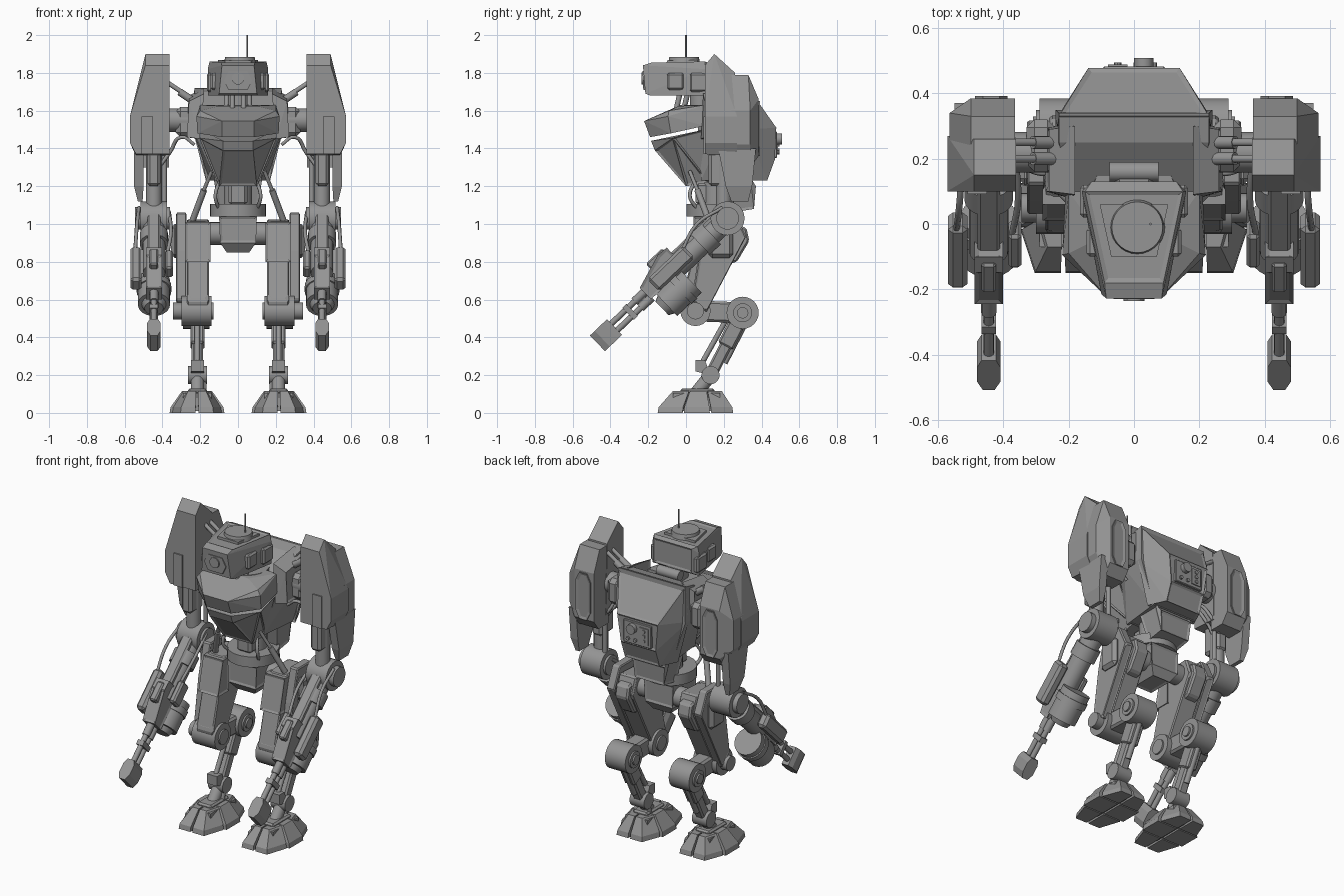
import bpy, bmesh, math
from mathutils import Vector

old = bpy.data.objects.get("Cube")
if old:
    bpy.data.objects.remove(old, do_unlink=True)

steel = bpy.data.materials.new("steel grey")
steel.use_nodes = True
GREY = (0.3, 0.3, 0.3, 1)
steel.diffuse_color = GREY
steel.node_tree.nodes["Principled BSDF"].inputs["Base Color"].default_value = GREY


def finish(name, data, mirror, chamfer=0):
    """Link an object, with optional chamfered edges and a mirrored twin."""
    data.materials.append(steel)
    obj = bpy.data.objects.new(name, data)
    bpy.context.collection.objects.link(obj)
    if chamfer:
        bevel = obj.modifiers.new("chamfer", 'BEVEL')
        bevel.width, bevel.segments = chamfer, 1
    if mirror:
        twin = obj.modifiers.new("twin", 'MIRROR')
        twin.use_mirror_merge = False
    return obj


def hull(name, points, mirror=True, centred=False, panel=0, chamfer=0):
    """Faceted solid around a few corner points."""
    bm = bmesh.new()
    for x, y, z in points:
        bm.verts.new((x, y, z))
        if centred:
            bm.verts.new((-x, y, z))
    out = bmesh.ops.convex_hull(bm, input=bm.verts)
    inner = {v for v in out["geom_interior"] + out["geom_unused"]
             if isinstance(v, bmesh.types.BMVert) and v.is_valid}
    bmesh.ops.delete(bm, geom=list(inner), context='VERTS')
    bmesh.ops.dissolve_limit(bm, angle_limit=math.radians(4), verts=bm.verts, edges=bm.edges)
    bmesh.ops.recalc_face_normals(bm, faces=bm.faces)
    if panel:
        large = [f for f in bm.faces if f.calc_area() > panel]
        bmesh.ops.inset_individual(bm, faces=large, thickness=0.018, depth=-0.006)
    mesh = bpy.data.meshes.new(name)
    bm.to_mesh(mesh)
    bm.free()
    return finish(name, mesh, mirror and not centred, chamfer)


def box(name, xs, ys, zs, **options):
    return hull(name, [(x, y, z) for x in xs for y in ys for z in zs], **options)


def rod(name, a, b, radius, tip=None, sides=20, mirror=True):
    """Round bar between two points."""
    a, b = Vector(a), Vector(b)
    bm = bmesh.new()
    bmesh.ops.create_cone(bm, cap_ends=True, segments=sides, radius1=radius,
                          radius2=radius if tip is None else tip, depth=(b - a).length)
    turn = (b - a).to_track_quat('Z', 'Y').to_matrix().to_4x4()
    turn.translation = (a + b) / 2
    bm.transform(turn)
    for f in bm.faces:
        f.smooth = len(f.verts) == 4 and sides > 8
    mesh = bpy.data.meshes.new(name)
    bm.to_mesh(mesh)
    bm.free()
    return finish(name, mesh, mirror)


def axle(name, y, z, x0, x1, radius, **options):
    return rod(name, (x0, y, z), (x1, y, z), radius, **options)


def cable(name, points, radius=0.01):
    curve = bpy.data.curves.new(name, 'CURVE')
    curve.dimensions = '3D'
    curve.bevel_depth, curve.bevel_resolution, curve.resolution_u = radius, 1, 5
    spline = curve.splines.new('BEZIER')
    spline.bezier_points.add(len(points) - 1)
    for knot, p in zip(spline.bezier_points, points):
        knot.co = p
        knot.handle_left_type = knot.handle_right_type = 'AUTO'
    finish(name, curve, True)


def limb(start, end, x):
    """Frame of a limb: distance along, height above its line, sideways shift."""
    start, along = Vector((x, *start)), Vector((0, end[0] - start[0], end[1] - start[1])).normalized()
    above = Vector((0, along.z, -along.y))
    return lambda t, n=0, s=0: start + along * t + above * n + Vector((s, 0, 0))


def limb_box(name, frame, ts, ns, width, shift=0, **options):
    return hull(name, [frame(t, n, shift + s) for t in ts for n in ns
                       for s in (-width / 2, width / 2)], **options)


# Head
hull("head", [(.1, -.215, 1.69), (.085, -.228, 1.84), (.105, -.19, 1.68), (.16, .1, 1.68), (.16, .1, 1.82),
              (.15, .1, 1.86), (.13, .13, 1.7), (.13, .13, 1.85), (.09, -.18, 1.855)], centred=True, panel=.03)
hull("head_roof_plate", [(.105, .06, 1.85), (.105, .06, 1.868), (.07, -.1, 1.85), (.07, -.1, 1.866)], centred=True)
rod("roof_hatch", (.01, -.01, 1.85), (.01, -.01, 1.885), .085, tip=.078, sides=28, mirror=False)
rod("antenna", (.05, 0, 1.86), (.05, 0, 2), .004, sides=8, mirror=False)
hull("face_plate", [(.075, -.228, 1.76), (.05, -.23, 1.81), (.05, -.226, 1.71), (.075, -.21, 1.76),
                    (.05, -.21, 1.81), (.05, -.21, 1.71)], centred=True)
rod("eye", (0, -.236, 1.77), (0, -.2, 1.77), .032, mirror=False)
box("cheek_block", (.13, .165), (.02, .12), (1.7, 1.8), chamfer=.01)
box("cheek_front_block", (.11, .145), (-.1, -.01), (1.71, 1.8), chamfer=.01)

# Neck
rod("neck", (0, .08, 1.55), (0, .08, 1.7), .06, mirror=False)
rod("neck_collar", (0, .09, 1.54), (0, .09, 1.63), .135, tip=.128, sides=24, mirror=False)
box("neck_bracket", (-.06, .06), (.08, .18), (1.58, 1.7), mirror=False, chamfer=.015)
axle("neck_hinge", .16, 1.68, -.075, .075, .03, mirror=False)
for x, y in ((.03, -.06), (.06, -.02)):
    rod("neck_piston", (x, y, 1.57), (x, y + .03, 1.7), .014, sides=10)

# Chest
hull("chest_upper", [(.085, -.222, 1.545), (.085, -.19, 1.46), (.2, -.09, 1.6), (.22, -.095, 1.57),
                     (.215, -.08, 1.48), (.2, .1, 1.63), (.21, .1, 1.52), (.1, -.04, 1.625)], centred=True)
hull("chest_lower", [(.08, -.185, 1.44), (.08, -.165, 1.39), (.205, -.07, 1.455), (.2, .1, 1.5),
                     (.1, .0, 1.2), (.11, .12, 1.22)], centred=True, panel=.012)

# Torso and backpack
hull("torso", [(.23, .25, 1.7), (.23, .34, 1.72), (.175, .2, 1.6), (.18, .06, 1.57), (.24, .2, 1.5), (.24, .35, 1.5),
               (.12, .08, 1.23), (.15, .35, 1.23)], centred=True)
hull("backpack", [(.23, .33, 1.72), (.235, .3, 1.68), (.14, .478, 1.51), (.12, .47, 1.34), (.12, .43, 1.23),
                  (.17, .32, 1.23), (.24, .32, 1.5)], centred=True, panel=.025)
box("console_frame", (-.095, .095), (.45, .482), (1.35, 1.49), mirror=False, chamfer=.004)
box("console_plate", (-.08, -.02), (.45, .488), (1.37, 1.47), mirror=False)
rod("console_dial", (.03, .46, 1.45), (.03, .508, 1.45), .03, sides=12, mirror=False)
for x, z in ((-.05, 1.39), (-.05, 1.42), (-.05, 1.45), (.01, 1.38), (.06, 1.38)):
    rod("console_knob", (x, .46, z), (x, .494, z), .011, sides=8, mirror=False)
hull("lower_back_box", [(.13, .34, 1.25), (.13, .2, 1.25), (.11, .37, 1.2), (.1, .36, 1.08), (.1, .24, 1.06)],
     centred=True, panel=.01)

# Shoulder joints
hull("shoulder_block", [(.18, .09, 1.69), (.18, .3, 1.72), (.26, .1, 1.65), (.26, .29, 1.68), (.27, .1, 1.46),
                        (.28, .3, 1.46), (.2, .08, 1.45)], panel=.02)
box("shoulder_mount", (.24, .33), (.16, .32), (1.46, 1.62), chamfer=.025)
axle("shoulder_axle", .22, 1.55, .26, .39, .062)
for y in (.2, .25):
    rod("shoulder_piston", (.25, y, 1.66), (.31, y, 1.7), .02, sides=12)
    rod("shoulder_piston_shaft", (.3, y, 1.7), (.39, y, 1.76), .012, sides=10)
    cable("shoulder_cable", [(.23, y - .04, 1.42), (.3, y - .04, 1.46), (.36, y, 1.38), (.42, y, 1.3)])

# Shoulder shields
side = [(.1, 1.84), (.15, 1.9), (.26, 1.8), (.1, 1.37), (.27, 1.36)]
hull("shield_front", [(x, y, z) for y, z in side for x in (.362, .49 if z > 1.7 else .54)]
     + [(.572, y, z) for y in (.1, .27) for z in (1.43, 1.57)])
back = [(.24, 1.79), (.33, 1.79), (.385, 1.66), (.385, 1.36), (.34, 1.3), (.24, 1.3)]
hull("shield_back", [(x, y, z) for y, z in back for x in (.365, .5)]
     + [(.565, y, z) for y in (.24, .34) for z in (1.42, 1.6)])
hull("shield_back_hatch", [(.437 + x, y, z) for y in (.37, .392) for x, z in
                           ((-.05, 1.41), (-.05, 1.6), (-.025, 1.65), (.025, 1.65), (.05, 1.6),
                            (.05, 1.41), (.025, 1.36), (-.025, 1.36))], panel=.01)
hull("shield_skirt", [(x, y, z) for x in (.5, .55) for y, z in ((.17, 1.4), (.37, 1.4), (.35, 1.2), (.21, 1.2))]
     + [(x, y, 1.12) for x in (.505, .53) for y in (.24, .33)])
box("shield_front_plate", (.45, .51), (.092, .11), (1.37, 1.57))

# Upper arms and elbows
rod("upper_arm", (.445, .2, 1.05), (.445, .2, 1.4), .042)
box("upper_arm_sleeve", (.41, .48), (.12, .25), (1.2, 1.38), chamfer=.015)
rod("upper_arm_piston", (.39, .24, 1.08), (.39, .24, 1.4), .014, sides=10)
axle("elbow", .22, 1.03, .375, .515, .09, sides=24)
axle("elbow_cap", .22, 1.03, .36, .545, .06)

# Forearms with drum and gun
arm = limb((.22, 1.03), (-.46, .38), .445)
rod("forearm", arm(.02), arm(.42), .06)
rod("forearm_collar", arm(.12), arm(.2), .075)
limb_box("forearm_spine", arm, (.04, .4), (.02, .075), .07, chamfer=.01)
limb_box("forearm_side_box", arm, (.27, .53), (-.03, .06), .06, .095, chamfer=.015)
limb_box("forearm_inner_box", arm, (.3, .44), (-.02, .06), .04, -.08, chamfer=.01)
hull("gun_housing", [arm(t, n, s) for s in (-.043, .043) for t, n in
                     ((.34, .11), (.4, .115), (.59, .055), (.59, -.03), (.34, -.03))], panel=.01)
limb_box("gun_sight", arm, (.36, .48), (.08, .125), .045, chamfer=.008)
rod("drum", arm(.37, -.105), arm(.55, -.105), .085, sides=24)
rod("drum_band", arm(.41, -.105), arm(.45, -.105), .092, sides=24)
rod("drum_cap", arm(.54, -.105), arm(.58, -.105), .07, tip=.05)
for n in (-.025, .022):
    rod("barrel", arm(.58, n), arm(.86, n), .016, sides=12)
    rod("barrel_sleeve", arm(.58, n), arm(.66, n), .023, sides=12)
limb_box("barrel_clamp", arm, (.7, .73), (-.045, .042), .045)
hull("muzzle", [arm(t, n, s * side) for side in (-1, 1) for n in (-.06, .055)
                for t, s in ((.83, .022), (.86, .036), (.92, .036), (.955, .018))])
cable("forearm_cable", [arm(-.02, .03, -.08), arm(.15, .05, -.09), arm(.32, .04, -.07)])
cable("forearm_outer_cable", [arm(-.02, .06, .08), arm(.14, .09, .09), arm(.3, .04, .1)])

# Waist and pelvis
rod("spine", (0, .16, 1.02), (0, .16, 1.26), .075, mirror=False)
box("spine_block", (-.05, .05), (.05, .14), (1.1, 1.22), mirror=False, chamfer=.015)
rod("waist_ring", (0, .15, 1.04), (0, .15, 1.105), .148, sides=32, mirror=False)
hull("pelvis", [(.1, .04, 1.04), (.1, .27, 1.04), (.095, .04, .9), (.095, .27, .9), (.06, .08, .85), (.06, .24, .85)],
     centred=True, panel=.015)
rod("waist_piston", (.24, .12, 1.02), (.18, .06, 1.18), .017, sides=12)
rod("waist_piston_shaft", (.18, .06, 1.18), (.14, .02, 1.28), .01, sides=10)
cable("waist_cable", [(.09, .06, 1.24), (.12, .02, 1.15), (.1, .06, 1.08)])
axle("hip_axle", .2, .95, .08, .18, .06)

# Thighs
thigh = [(.08, 1.02), (.27, 1.03), (.31, .92), (.16, .66), (.08, .48), (.0, .47), (-.03, .6), (.04, .86)]
hull("thigh", [(x, y, z) for x in (.15, .275) for y, z in thigh], chamfer=.012, panel=.02)
hull("thigh_front_block", [(x, y, z) for x in (.145, .28) for y, z in
                           ((.01, .8), (.06, 1.01), (.12, 1.01), (.12, .8))], panel=.01)
hull("thigh_back_block", [(x, y, z) for x in (.17, .26) for y, z in
                          ((.2, .78), (.27, .8), (.335, .91), (.32, .98), (.25, 1.0))], chamfer=.01)
hull("thigh_outer_plate", [(x, y, z) for x in (.27, .33) for y, z in
                           ((.12, 1.06), (.26, 1.06), (.32, .93), (.19, .7), (.11, .53), (.03, .6), (.07, .86))],
     panel=.02, chamfer=.008)
box("hip_cap", (.31, .355), (.12, .25), (.82, 1.0), chamfer=.02)
axle("front_knee", .05, .54, .14, .3, .08, sides=24)
axle("front_knee_cap", .05, .54, .13, .345, .045)

# Knee links and shins
link = limb((.05, .54), (.3, .53), .22)
limb_box("knee_link", link, (0, .25), (-.055, .055), .1, chamfer=.012)
axle("rear_knee", .3, .53, .15, .29, .085, sides=24)
axle("rear_knee_cap", .3, .53, .14, .3, .05)
axle("rear_knee_bolt", .3, .53, .13, .31, .03)
shin = limb((.3, .53), (.13, .2), .215)
limb_box("shin", shin, (.05, .35), (-.032, .032), .06, chamfer=.01)
limb_box("shin_guard", shin, (.07, .2), (-.044, .045), .075, chamfer=.01)
rod("shin_piston", shin(.06, -.035), shin(.28, -.035), .018, sides=12)
rod("shin_front_piston", shin(.06, .06), shin(.34, .07), .014, sides=12)
axle("ankle", .13, .2, .165, .265, .048)
hull("ankle_guard", [(x, y, z) for x in (.18, .25) for y, z in ((.05, .22), (.05, .28), (.1, .28), (.13, .2))])
rod("ankle_strut", (.215, .13, .2), (.215, .05, .1), .035)
rod("ankle_side_strut", (.18, .12, .2), (.18, .1, .1), .014, sides=10)

# Feet: a core with six sloped pads, narrower towards toe and heel
levels = ((0, .145, .2, .05), (.03, .14, .195, .05), (.115, .08, .13, .06))
box("foot_core", (.14, .29), (-.07, .18), (.01, .105))
box("foot_top", (.165, .265), (-.03, .15), (.1, .13), chamfer=.01)
for sx in (-1, 1):
    for v0, u0, v1, u1 in ((-1, .6, -.34, .9), (-.3, 1, .38, 1), (.42, .9, 1, .6)):
        hull("foot_pad", [(.217 + sx * u * w, y + v * d, z) for z, w, d, y in levels
                          for v, edge in ((v0, u0), (v1, u1)) for u in (.05, edge)])
